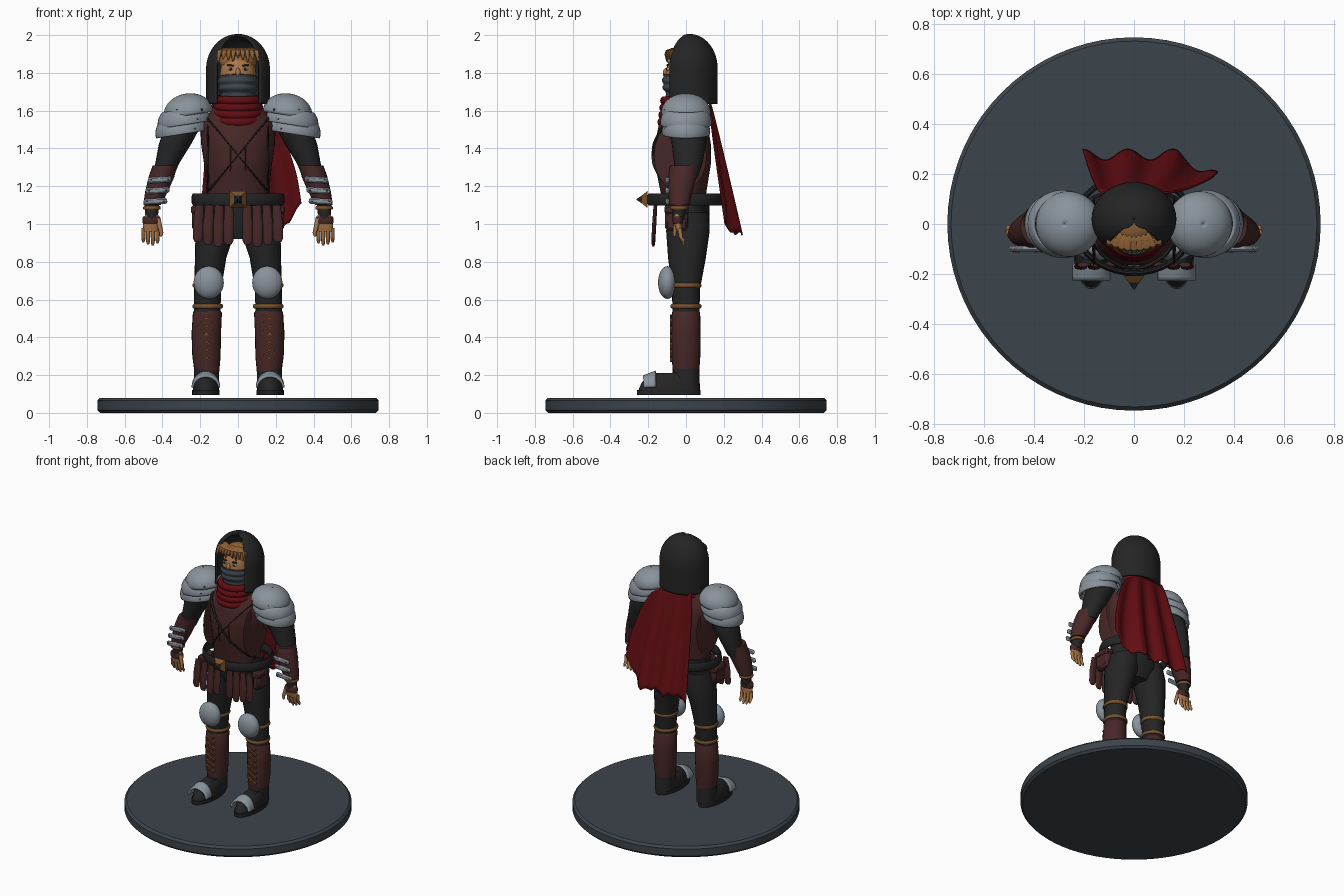
import bpy, bmesh
from math import sin, cos, pi, sqrt, radians
from mathutils import Matrix, Vector

cube = bpy.data.objects.get("Cube")
if cube:
    bpy.data.objects.remove(cube)


def material(name, *rgb):
    m = bpy.data.materials.new(name)
    m.use_nodes = True
    m.diffuse_color = (*rgb, 1)
    m.node_tree.nodes["Principled BSDF"].inputs["Base Color"].default_value = (*rgb, 1)
    return m


BLACK = material("black cloth", .018, .018, .018)
LEATHER = material("dark red leather", .065, .02, .02)
METAL = material("steel", .25, .29, .33)
RED = material("crimson cloth", .12, .004, .006)
SKIN = material("skin", .42, .19, .07)
BROWN = material("tan strap", .2, .085, .025)
HAIR = material("brown hair", .3, .13, .04)
SLATE = material("slate", .045, .058, .07)
WHITE = material("eye white", .5, .5, .48)


def finish(name, bm, mat, mirror=False, thick=0, bevel=0, angle=40):
    bmesh.ops.recalc_face_normals(bm, faces=bm.faces)
    mesh = bpy.data.meshes.new(name)
    bm.to_mesh(mesh)
    bm.free()
    mesh.materials.append(mat)
    ob = bpy.data.objects.new(name, mesh)
    bpy.context.collection.objects.link(ob)
    bpy.ops.object.select_all(action="DESELECT")
    ob.select_set(True)
    bpy.context.view_layer.objects.active = ob
    bpy.ops.object.shade_smooth_by_angle(angle=radians(angle))
    if thick:
        mod = ob.modifiers.new("thickness", "SOLIDIFY")
        mod.thickness, mod.offset = thick, 0
    if bevel:
        ob.modifiers.new("soft edges", "BEVEL").width = bevel
    if mirror:
        ob.modifiers.new("other side", "MIRROR")
    return ob


def surface(name, f, nu, nv, mat, wrap_u=True, wrap_v=False, cap=False, **kw):
    """Grid surface from f(u, v), with u and v running from 0 to 1."""
    bm = bmesh.new()
    cols, rows = (nu if wrap_u else nu + 1), (nv if wrap_v else nv + 1)
    g = [[bm.verts.new(f(i / nu, j / nv)) for i in range(cols)] for j in range(rows)]
    for j in range(nv):
        for i in range(nu):
            a, b = (i + 1) % cols, (j + 1) % rows
            bm.faces.new((g[j][i], g[j][a], g[b][a], g[b][i]))
    if cap:
        bm.faces.new(g[0])
        bm.faces.new(g[-1])
    return finish(name, bm, mat, **kw)


def along(rows, t):
    """Linear sample of a list of tuples."""
    t *= len(rows) - 1
    i = min(int(t), len(rows) - 2)
    return [a + (b - a) * (t - i) for a, b in zip(rows[i], rows[i + 1])]


def loft(name, rings, mat, n=24, **kw):
    """Closed body through level ellipses (x, y, z, rx, ry)."""
    def f(u, v):
        x, y, z, rx, ry = rings[round(v * (len(rings) - 1))]
        return x + rx * cos(2 * pi * u), y + ry * sin(2 * pi * u), z
    return surface(name, f, n, len(rings) - 1, mat, cap=True, **kw)


def hoop(name, c, rx, ry, w, h, mat, sag=0, **kw):
    """Elliptic ring with an oval section of half width w and half height h."""
    def f(u, v):
        a, b = 2 * pi * u, 2 * pi * v
        r = w * cos(b)
        return (c[0] + (rx + r) * cos(a), c[1] + (ry + r) * sin(a),
                c[2] + h * sin(b) + sag * sin(a))
    return surface(name, f, 40, 10, mat, wrap_v=True, **kw)


def ball(name, c, r, mat, n=20, **kw):
    bm = bmesh.new()
    bmesh.ops.create_uvsphere(bm, u_segments=n, v_segments=n // 2, radius=1,
                              matrix=Matrix.Translation(c) @ Matrix.Diagonal((*r, 1)))
    return finish(name, bm, mat, **kw)


def box(name, c, size, mat, turn=0, bevel=.004, **kw):
    bm = bmesh.new()
    bmesh.ops.create_cube(bm, size=1, matrix=Matrix.Translation(c)
                          @ Matrix.Rotation(turn, 4, "Y") @ Matrix.Diagonal((*size, 1)))
    return finish(name, bm, mat, bevel=bevel, **kw)


# Display base
loft("base", [(0, 0, z, r, r) for z, r in
              ((0, .73), (.015, .745), (.065, .745), (.08, .73))], SLATE, n=72)

# Legs and boots
loft("hips", [(0, .005, .92, .08, .08), (0, .01, 1, .19, .115), (0, .005, 1.15, .18, .12)], BLACK)
loft("leg", [(.165, 0, .5, .07, .07), (.16, 0, .66, .072, .075), (.145, .005, .82, .083, .1),
             (.12, .01, .96, .105, .115), (.1, .01, 1.06, .1, .11)], BLACK, mirror=True)
loft("greave", [(.165, 0, .22, .066, .07), (.167, 0, .3, .075, .076), (.168, 0, .42, .078, .078),
                (.162, 0, .53, .077, .075), (.162, 0, .54, .07, .07)], LEATHER, mirror=True)
for z in (.565, .675):
    hoop("knee_strap", (.16, 0, z), .073, .074, .008, .012, BROWN, mirror=True)
ball("knee_pad", (.155, -.098, .69), (.08, .05, .087), METAL, n=28, mirror=True)
for k in range(6):
    for turn in (-.5, .5):
        box("greave_lace", (.167, -.079, .29 + k * .042), (.075, .012, .007), BROWN,
            turn=turn, bevel=0, mirror=True)
loft("sole", [(.17, -.092, z, .073, .168) for z in (.095, .12)], BLACK, n=32, mirror=True)
loft("boot_foot", [(.17, -.09, .12, .068, .162), (.17, -.085, .16, .067, .15),
                   (.17, -.07, .195, .055, .125), (.17, -.06, .212, .04, .1)], BLACK, mirror=True)
loft("boot_ankle", [(.167, 0, .12, .066, .074), (.167, 0, .24, .066, .07)], BLACK, mirror=True)
surface("toe_cap", lambda u, v: (.17 - .07 * cos(pi * u), -.225 + .065 * v,
                                .135 + (.058 + .025 * v) * sin(pi * u)),
        16, 4, METAL, wrap_u=False, thick=.012, mirror=True)

# Torso: height-sorted sections shared by the vest and the chest straps
SECTIONS = [(.165, .125), (.17, .145), (.18, .165), (.195, .165), (.2, .145), (.13, .1)]
LOW, HIGH = 1.12, 1.62


def vest(u, v):
    rx, ry = along(SECTIONS, v)
    s = sin(2 * pi * u)
    return rx * cos(2 * pi * u), ry * s * (1 if s < 0 else .8), LOW + (HIGH - LOW) * v


surface("vest", vest, 40, 20, LEATHER, cap=True)
for side in (1, -1):
    def strap(u, v):
        x = side * (.17 - .33 * v) + .022 * (u - .5)
        z = 1.57 - .4 * v + side * .018 * (u - .5)
        rx, ry = along(SECTIONS, (z - LOW) / (HIGH - LOW))
        return x, -ry * sqrt(max(.05, 1 - (x / rx) ** 2)) - .01, z
    surface("chest_strap", strap, 3, 24, BLACK, wrap_u=False, thick=.014)
    for x in (.03, .15):
        ball("vest_seam", (side * (x + .01), -.03, 1.36), (.008, .14, .19), LEATHER)

# Belt, buckle, skirt strips and pouches
hoop("belt", (0, 0, 1.13), .235, .195, .012, .034, BLACK)
for name, y, r, tip, mat in (("buckle", -.205, .062, .03, BROWN), ("buckle_point", -.233, .03, .004, BLACK)):
    bm = bmesh.new()
    bmesh.ops.create_cone(bm, cap_ends=True, segments=4, radius1=r, radius2=tip, depth=.028,
                          matrix=Matrix.Translation((0, y - .014, 1.13))
                          @ Matrix.Rotation(pi / 2, 4, "X") @ Matrix.Rotation(pi / 4, 4, "Z"))
    finish(name, bm, mat)
for i in range(4):
    x, low = .05 + .054 * i, .88 + .012 * abs(i - 1)
    loft("skirt_strip", [(x, -.173, low, .016, .006), (x, -.173, low + .02, .026, .01),
                         (x, -.168, 1, .027, .011), (x * .96, -.162, 1.1, .022, .01)],
         LEATHER, n=12, mirror=True)
box("pouch", (.215, -.05, 1.03), (.055, .12, .13), LEATHER, bevel=.015, mirror=True)
box("pouch_flap", (.218, -.05, 1.075), (.062, .128, .045), LEATHER, bevel=.01, mirror=True)

# Arms and bracers
loft("upper_arm", [(.4, .0, 1.24, .055, .06), (.375, .012, 1.32, .063, .075), (.335, .015, 1.42, .085, .09),
                   (.29, .01, 1.52, .095, .095), (.24, .005, 1.6, .07, .08)], BLACK, mirror=True)
loft("bracer", [(.455, -.035, 1.1, .046, .052), (.432, -.03, 1.17, .06, .065),
                (.405, -.02, 1.25, .068, .075), (.388, -.01, 1.31, .064, .075)], LEATHER, mirror=True)
for k in range(3):
    x, z = .437 - .011 * k, 1.12 + .057 * k
    box("bracer_plate", (x, -.098, z), (.125, .022, .032), METAL, turn=.06, bevel=.008, mirror=True)
    for d in (-.045, .045):
        ball("bracer_rivet", (x + d, -.11, z), (.005, .005, .005), BROWN, n=8, mirror=True)
loft("wrist", [(.458, -.04, 1.02, .032, .03), (.455, -.035, 1.12, .04, .042)], BLACK, mirror=True)
hoop("wrist_strap", (.456, -.037, 1.085), .04, .042, .007, .01, BROWN, mirror=True)

# Hands
loft("palm", [(.462, -.035, .96, .04, .014), (.458, -.042, 1, .046, .02),
              (.457, -.045, 1.06, .032, .024)], SKIN, n=16, mirror=True)
hoop("hand_wrap", (.458, -.043, 1.02), .042, .022, .006, .022, LEATHER, mirror=True)
for i in range(4):
    x, low = .426 + .025 * i, .882 + .012 * abs(i - 1.3)
    loft("finger", [(x, -.012, low, .005, .005), (x, -.016, low + .015, .01, .01),
                    (x, -.028, .93, .011, .011), (x, -.034, .98, .011, .012)], SKIN, n=10, mirror=True)
loft("thumb", [(.408, -.06, .935, .006, .006), (.406, -.06, .955, .011, .011),
               (.425, -.05, 1.03, .015, .014)], SKIN, n=10, mirror=True)

# Layered shoulder armour
for name, c, r, start in (("shoulder_dome", (.262, 0, 1.59), (.125, .125, .095), 0),
                          ("shoulder_plate", (.285, 0, 1.54), (.135, .13, .1), 50),
                          ("lower_shoulder_plate", (.3, 0, 1.49), (.132, .122, .1), 50)):
    tilt = Matrix.Rotation(radians(9), 3, "Y")

    def dome(u, v):
        a, p = 2 * pi * u, radians(start + .5 + (98 - start) * v)
        return Vector(c) + tilt @ Vector((r[0] * sin(p) * cos(a), r[1] * sin(p) * sin(a), r[2] * cos(p)))
    surface(name, dome, 36, 12, METAL, thick=.012, mirror=True)
    for d in (-.07, .06):
        ball("shoulder_rivet", (c[0] + d, -r[1] * .83, c[2] + .015), (.007, .012, .007),
             BROWN, n=8, mirror=True)

# Head and face
loft("neck", [(0, 0, 1.55, .065, .065), (0, 0, 1.72, .06, .065)], SKIN)
ball("head", (0, -.005, 1.785), (.096, .103, .14), SKIN, n=32)
ball("nose", (0, -.106, 1.8), (.013, .017, .026), SKIN)
ball("eye", (.038, -.094, 1.82), (.016, .008, .008), WHITE, mirror=True)
ball("iris", (.038, -.101, 1.82), (.007, .004, .007), BLACK, n=12, mirror=True)
box("eyebrow", (.04, -.097, 1.84), (.04, .014, .008), BLACK, turn=-.12, mirror=True)


def mask(u, v):
    a, fold = 2 * pi * u, .004 * sin(v * 6 * pi)
    r = .8 + .22 * min(1, v * 2)
    return ((.1 * r + fold) * cos(a), -.005 + (.113 * r + fold) * sin(a),
            1.665 + .115 * v - .012 * v * sin(a))


surface("face_mask", mask, 36, 24, SLATE, thick=.006)
ball("hair_cap", (0, .005, 1.86), (.1, .095, .07), HAIR)
for i in range(9):
    x = .024 * (i - 4)
    y = .025 * (x / .096) ** 2
    tip = 1.862 + .009 * (i * 5 % 3) - .12 * abs(x)
    loft("hair_lock", [(x * 1.1, y - .103, tip, .003, .003), (x * 1.06, y - .107, 1.895, .012, .008),
                       (x, y - .095, 1.92, .015, .012), (x * .8, y - .06, 1.932, .011, .014)], HAIR, n=8)


# Hood: open at the front, with the gap closing just before the crown
def hood(u, v):
    p = max(0, v - .45) / .55 * pi / 2
    z = 1.635 + .185 * min(1, v / .45) + .18 * sin(p)
    gap = radians(43) * min(1, max(0, (.97 - v) / .1))
    a = gap + (2 * pi - 2 * gap) * u
    r = max(.01, cos(p))
    return .163 * r * sin(a), .02 - .142 * r * cos(a), z


surface("hood", hood, 48, 30, BLACK, wrap_u=False, thick=.012)

# Scarf
for k in range(4):
    hoop("scarf_roll", (0, -.015, 1.555 + .034 * k), .118 - .004 * k, .115 - .005 * k, .022, .024,
         RED, sag=.016 - .004 * k)


# Cape, swept towards one side with deepening folds
def cape(u, v):
    spread = v ** .6
    side = max(0, u - .7) / .3
    left, right = -.13 - .075 * spread, .15 + .2 * spread - .05 * max(0, v - .7)
    hem = .94 + .17 * side ** 2 + .018 * abs(sin(u * 9 * pi))
    return (left + (right - left) * u, .125 + .15 * v + .022 * spread * cos(u * 6 * pi) - .09 * side * v,
            1.65 + (hem - 1.65) * v - .05 * side * (1 - v))


surface("cape", cape, 60, 24, RED, wrap_u=False, thick=.008)
